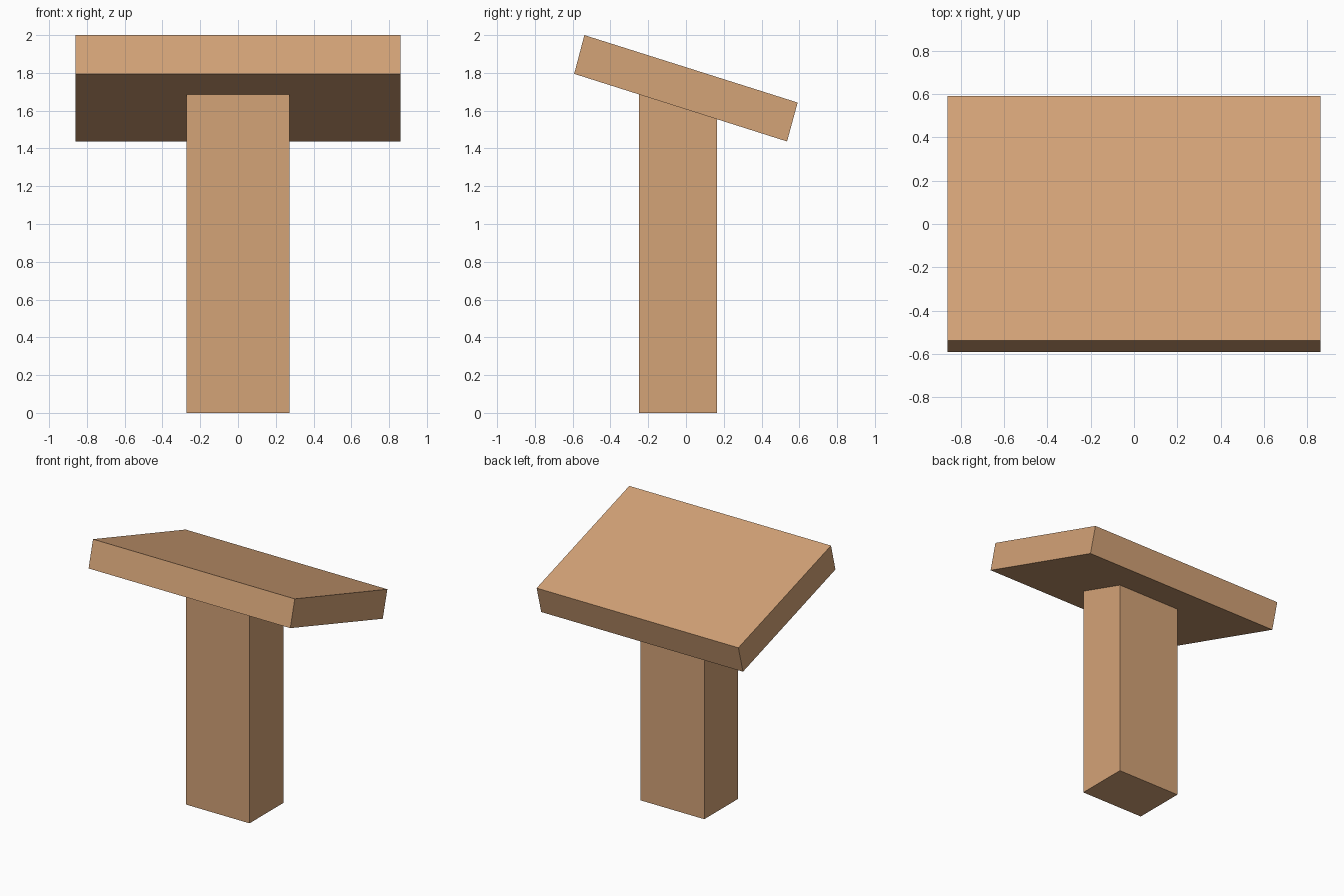
import bpy
import bmesh

if "Cube" in bpy.data.objects:
    bpy.data.objects.remove(bpy.data.objects["Cube"])

# Single wood colour
wood = bpy.data.materials.new("light_wood")
wood.diffuse_color = (0.658, 0.366, 0.185, 1.0)
wood.use_nodes = True
wood.node_tree.nodes["Principled BSDF"].inputs["Base Color"].default_value = wood.diffuse_color


def extrude_profile(name, profile, half_width):
    """Extrude a closed (y, z) side profile symmetrically along x."""
    bm = bmesh.new()
    face = bm.faces.new([bm.verts.new((-half_width, y, z)) for y, z in profile])
    ext = bmesh.ops.extrude_face_region(bm, geom=[face])
    verts = [g for g in ext["geom"] if isinstance(g, bmesh.types.BMVert)]
    bmesh.ops.translate(bm, verts=verts, vec=(2 * half_width, 0, 0))
    bmesh.ops.recalc_face_normals(bm, faces=bm.faces)
    mesh = bpy.data.meshes.new(name)
    bm.to_mesh(mesh)
    bm.free()
    mesh.materials.append(wood)
    obj = bpy.data.objects.new(name, mesh)
    bpy.context.collection.objects.link(obj)
    return obj


# Upright post, its top buried in the slanted board
extrude_profile("post", [(-0.248, 0), (0.165, 0), (0.165, 1.69), (-0.248, 1.69)], 0.272)

# Slanted board, high at the front
extrude_profile("slanted_board",
                [(-0.592, 1.795), (0.535, 1.437), (0.591, 1.643), (-0.538, 2.0)], 0.861)
